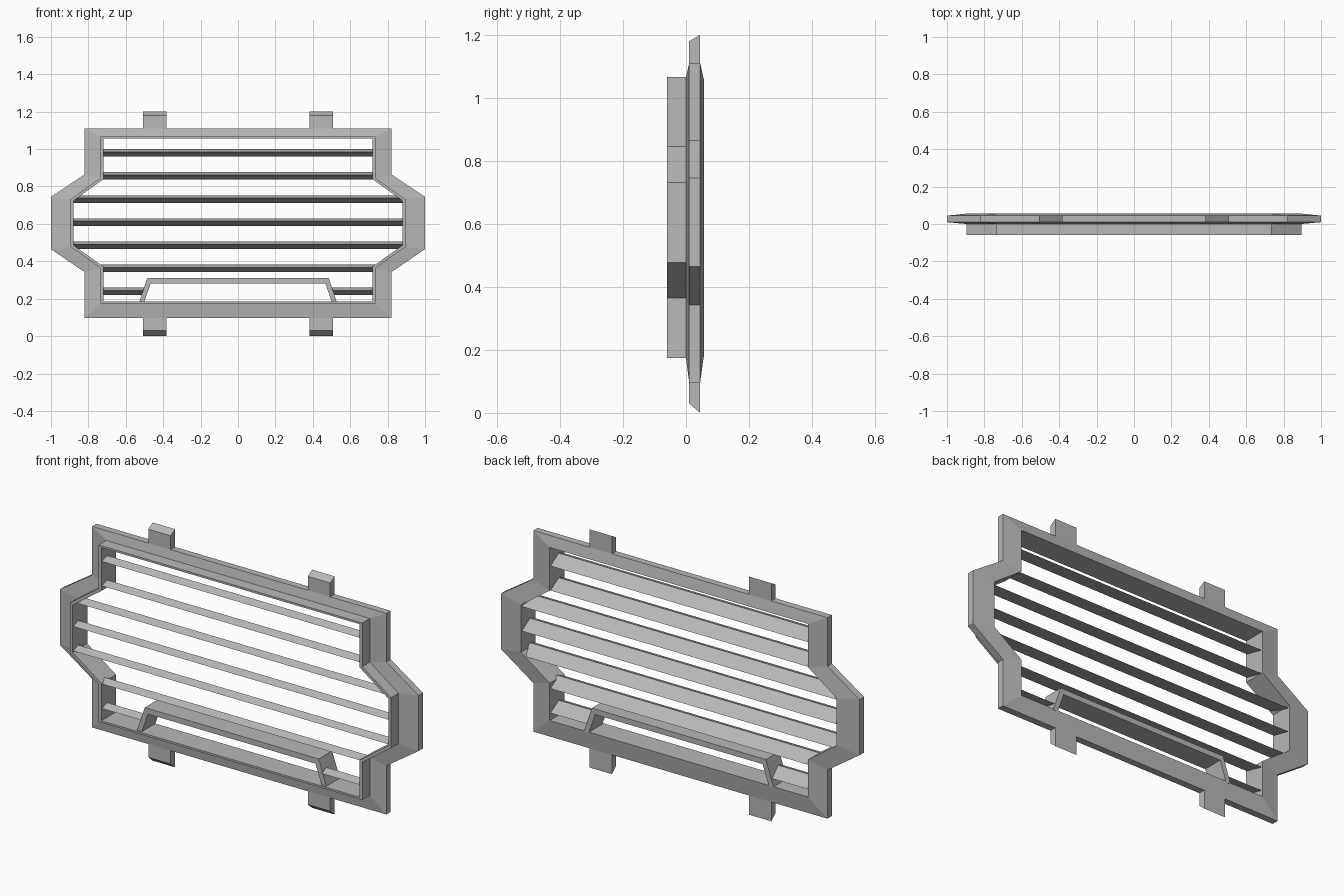
import bpy, bmesh

cube = bpy.data.objects.get("Cube")
if cube:
    bpy.data.objects.remove(cube, do_unlink=True)

grey = bpy.data.materials.new("warm_grey")
grey.use_nodes = True
colour = (0.48, 0.48, 0.48, 1)
grey.diffuse_color = colour
grey.node_tree.nodes["Principled BSDF"].inputs["Base Color"].default_value = colour


def finish(name, bm):
    bmesh.ops.recalc_face_normals(bm, faces=bm.faces)
    mesh = bpy.data.meshes.new(name)
    bm.to_mesh(mesh)
    bm.free()
    mesh.materials.append(grey)
    obj = bpy.data.objects.new(name, mesh)
    bpy.context.collection.objects.link(obj)
    return obj


def bridge(bm, loops, cyclic):
    """Join equal loops of points with quads; cap the ends if not cyclic."""
    rows = [[bm.verts.new(p) for p in loop] for loop in loops]
    pairs = list(zip(rows, rows[1:]))
    if cyclic:
        pairs.append((rows[-1], rows[0]))
    else:
        bm.faces.new(rows[0])
        bm.faces.new(rows[-1])
    n = len(rows[0])
    for a, b in pairs:
        for i in range(n):
            j = (i + 1) % n
            bm.faces.new((a[i], a[j], b[j], b[i]))


def mirrored(half):
    return half + [(-x, z) for x, z in reversed(half)]


def at_depth(outline, y):
    return [(x, y, z) for x, z in outline]


# Half outlines, top to bottom
rim = [(0.82, 1.11), (0.82, 0.865), (1.0, 0.745), (1.0, 0.465), (0.82, 0.342), (0.82, 0.097)]
collar = [(0.735, 1.066), (0.735, 0.846), (0.895, 0.732), (0.895, 0.478), (0.735, 0.364), (0.735, 0.174)]
opening = [(0.72, 1.056), (0.72, 0.838), (0.88, 0.724), (0.88, 0.486), (0.72, 0.372), (0.72, 0.184)]

# Bevelled frame with the collar projecting forward
bm = bmesh.new()
bridge(bm, [at_depth(mirrored(h), y) for h, y in (
    (rim, 0.01), (rim, 0.045), (opening, 0.057),
    (opening, -0.06), (collar, -0.06), (collar, 0.0))], True)
finish("frame", bm)


def half_width(z):
    for (x1, z1), (x2, z2) in zip(opening, opening[1:]):
        if z2 <= z <= z1:
            return x1 + (x2 - x1) * (z1 - z) / (z1 - z2)
    return opening[0][0]


# Wedge-shaped slats, trimmed to the opening
section = [(-0.055, 0.025), (-0.015, 0.04), (0.05, 0.0)]
for i in range(7):
    base = 0.96 - i * 0.1235
    pts = [(y, base + z) for y, z in section]
    outer = [(half_width(z) + 0.005, y, z) for y, z in pts]
    bm = bmesh.new()
    if i < 6:
        bridge(bm, [outer, [(-x, y, z) for x, y, z in outer]], False)
    else:
        # The lowest slat is interrupted by the handle
        for s in (1, -1):
            bridge(bm, [[(s * x, y, z) for x, y, z in outer],
                        [(s * 0.503, y, z) for y, z in pts]], False)
    finish(f"slat_{i + 1}", bm)

# Trapezoid handle surround
arch = [(0.53, 0.178), (0.485, 0.31), (-0.485, 0.31), (-0.53, 0.178),
        (-0.503, 0.178), (-0.467, 0.282), (0.467, 0.282), (0.503, 0.178)]
bm = bmesh.new()
bridge(bm, [at_depth(arch, -0.05), at_depth(arch, 0.057)], False)
finish("handle_surround", bm)

# Mounting tabs with slanted ends
for side, s in (("left", 1), ("right", -1)):
    for place, tab in (("upper", [(0.01, 1.1), (0.045, 1.1), (0.045, 1.2), (0.01, 1.18)]),
                       ("lower", [(0.01, 0.11), (0.045, 0.11), (0.045, 0.0), (0.01, 0.03)])):
        bm = bmesh.new()
        bridge(bm, [[(s * x, y, z) for y, z in tab] for x in (0.382, 0.507)], False)
        finish(f"{place}_{side}_tab", bm)
